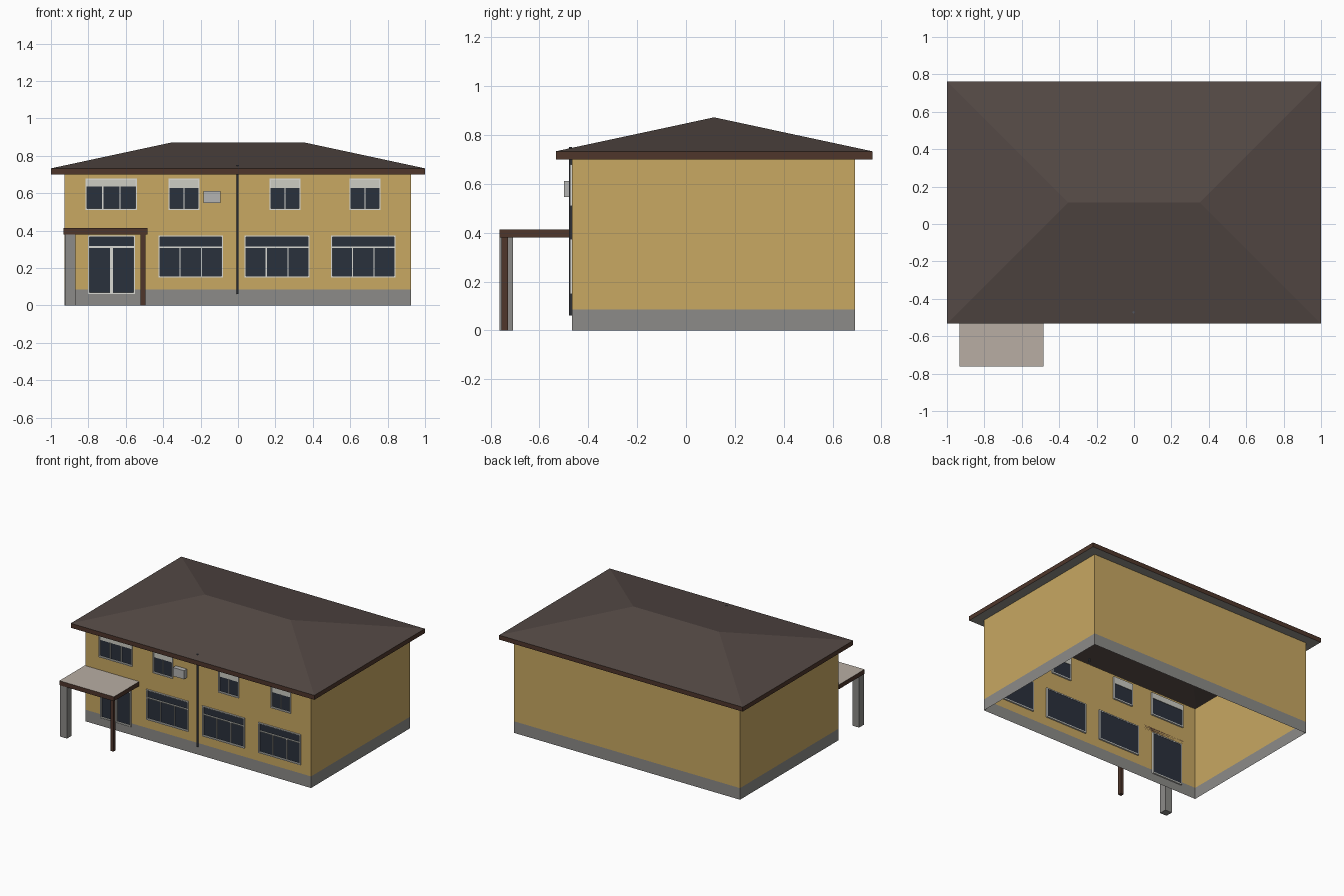
import bpy, bmesh
from mathutils import Vector

if "Cube" in bpy.data.objects:
    bpy.data.objects.remove(bpy.data.objects["Cube"])


def material(name, rgb):
    m = bpy.data.materials.new(name)
    m.diffuse_color = [((c / 255 + 0.055) / 1.055) ** 2.4 for c in rgb] + [1]
    m.use_nodes = True
    m.node_tree.nodes["Principled BSDF"].inputs["Base Color"].default_value = m.diffuse_color
    return m


OCHRE = material("ochre_render", (200, 168, 98))
CONCRETE = material("concrete", (140, 139, 136))
ROOF = material("roof_brown", (84, 73, 69))
TIMBER = material("dark_timber", (78, 54, 43))
SOFFIT = material("soffit_grey", (150, 146, 140))
GLASS = material("dark_glass", (42, 49, 60))
FRAME = material("white_frame", (218, 218, 212))
BLIND = material("blind", (205, 205, 196))
METAL = material("grey_metal", (82, 86, 94))
UNIT = material("unit_grey", (180, 180, 178))
FELT = material("canopy_felt", (184, 174, 163))


def finish(name, bm, *mats):
    me = bpy.data.meshes.new(name)
    bm.to_mesh(me)
    bm.free()
    for m in mats:
        me.materials.append(m)
    ob = bpy.data.objects.new(name, me)
    bpy.context.collection.objects.link(ob)
    return ob


def add_box(bm, x0, x1, y0, y1, z0, z1):
    vs = bmesh.ops.create_cube(bm, size=1)["verts"]
    for v in vs:
        v.co = Vector(((x0 + x1) / 2 + v.co.x * (x1 - x0),
                       (y0 + y1) / 2 + v.co.y * (y1 - y0),
                       (z0 + z1) / 2 + v.co.z * (z1 - z0)))


def boxes(name, items, mat):
    bm = bmesh.new()
    for b in items:
        add_box(bm, *b)
    return finish(name, bm, mat)


def quad(bm, *pts):
    return bm.faces.new([bm.verts.new(p) for p in pts])


# House dimensions
WX0, WX1, WY0, WY1 = -0.928, 0.926, -0.466, 0.692
EX, EY0, EY1 = 1.0, -0.533, 0.763
EAVE, FASCIA, RIDGE, PLINTH = 0.70, 0.733, 0.872, 0.086

# Openings: name, x0, x1, z0, z1, panes, transom or blind height
UPPER = [("upper_window_1", -0.815, -0.54, 3, 0.637), ("upper_window_2", -0.372, -0.207, 2, 0.627),
         ("upper_window_3", 0.168, 0.334, 2, 0.627), ("upper_window_4", 0.597, 0.762, 2, 0.627)]
LOWER = [("lower_window_1", -0.425, -0.08), ("lower_window_2", 0.036, 0.382),
         ("lower_window_3", 0.496, 0.842)]
DOOR = (-0.803, -0.55, 0.06, 0.375)
openings = [(x0, x1, 0.51, 0.68) for _, x0, x1, _, _ in UPPER]
openings += [(x0, x1, 0.15, 0.375) for _, x0, x1 in LOWER] + [DOOR]


# Wall shell: plain on three sides, front is a grid with the openings left out
def shell(name, z0, z1, mat):
    bm = bmesh.new()
    plan = [(WX1, WY0), (WX1, WY1), (WX0, WY1), (WX0, WY0)]
    for (ax, ay), (bx, by) in zip(plan, plan[1:]):
        quad(bm, (ax, ay, z0), (bx, by, z0), (bx, by, z1), (ax, ay, z1))
    xs = sorted({WX0, WX1} | {x for o in openings for x in o[:2]})
    zs = sorted({z0, z1} | {z for o in openings for z in o[2:] if z0 < z < z1})
    for a, b in zip(xs, xs[1:]):
        for c, d in zip(zs, zs[1:]):
            mx, mz = (a + b) / 2, (c + d) / 2
            if not any(o[0] < mx < o[1] and o[2] < mz < o[3] for o in openings):
                quad(bm, (a, WY0, c), (b, WY0, c), (b, WY0, d), (a, WY0, d))
    bmesh.ops.remove_doubles(bm, verts=bm.verts, dist=1e-5)
    finish(name, bm, mat)


shell("plinth", 0, PLINTH, CONCRETE)
shell("walls", PLINTH, EAVE, OCHRE)

# Hip roof
bm = bmesh.new()
mid, half = (EY0 + EY1) / 2, (EY1 - EY0) / 2
c = [bm.verts.new(p) for p in ((-EX, EY0, FASCIA), (EX, EY0, FASCIA), (EX, EY1, FASCIA), (-EX, EY1, FASCIA))]
l, r = bm.verts.new((half - EX, mid, RIDGE)), bm.verts.new((EX - half, mid, RIDGE))
for f in ((c[0], c[1], r, l), (c[1], c[2], r), (c[2], c[3], l, r), (c[3], c[0], l)):
    bm.faces.new(f)
finish("hip_roof", bm, ROOF)

# Fascia band and soffit ring
fascia, soffit = bmesh.new(), bmesh.new()
outer = [(-EX, EY0), (EX, EY0), (EX, EY1), (-EX, EY1)]
inner = [(WX0, WY0), (WX1, WY0), (WX1, WY1), (WX0, WY1)]
for i in range(4):
    a, b, p, q = outer[i], outer[i - 3], inner[i - 3], inner[i]
    quad(fascia, (*a, EAVE), (*b, EAVE), (*b, FASCIA), (*a, FASCIA))
    quad(soffit, (*a, EAVE), (*q, EAVE), (*p, EAVE), (*b, EAVE))
finish("fascia", fascia, TIMBER)
finish("soffit", soffit, SOFFIT)

# Windows and door: outer frame, bars and glass
FY0, FY1, GY0, GY1 = -0.474, -0.454, -0.462, -0.456
T = 0.008


def glazing(name, x0, x1, z0, z1, bars):
    items = [(x0, x0 + T, FY0, FY1, z0, z1), (x1 - T, x1, FY0, FY1, z0, z1),
             (x0 + T, x1 - T, FY0, FY1, z0, z0 + T), (x0 + T, x1 - T, FY0, FY1, z1 - T, z1)]
    items += [(a, b, -0.47, GY0, lo, hi) for a, b, lo, hi in bars]
    boxes(name + "_frame", items, FRAME)
    boxes(name + "_glass", [(x0 + T, x1 - T, GY0, GY1, z0 + T, z1 - T)], GLASS)


def mullions(x0, x1, n, lo, hi, w=0.006):
    step = (x1 - x0) / n
    return [(x0 + i * step - w / 2, x0 + i * step + w / 2, lo, hi) for i in range(1, n)]


for name, x0, x1, n, blind in UPPER:
    glazing(name, x0, x1, 0.51, 0.68, mullions(x0, x1, n, 0.518, blind))
    boxes(name + "_blind", [(x0 + T, x1 - T, -0.467, -0.453, blind, 0.672)], BLIND)
for name, x0, x1 in LOWER:
    glazing(name, x0, x1, 0.15, 0.375,
            mullions(x0, x1, 3, 0.158, 0.308) + [(x0 + T, x1 - T, 0.308, 0.315)])
dx0, dx1, dz0, dz1 = DOOR
glazing("door", dx0, dx1, dz0, dz1,
        mullions(dx0, dx1, 2, dz0 + T, 0.308, 0.018) + [(dx0 + T, dx1 - T, 0.308, 0.318)])

# Entrance canopy with pale top, concrete pillar and timber post
canopy = boxes("canopy", [(-0.932, -0.485, -0.763, WY0, 0.38, 0.413)], TIMBER)
canopy.data.materials.append(FELT)
for p in canopy.data.polygons:
    p.material_index = int(p.normal.z > 0.5)
boxes("canopy_pillar", [(-0.926, -0.87, -0.763, -0.708, 0, 0.38)], CONCRETE)
boxes("canopy_post", [(-0.52, -0.495, -0.755, -0.728, 0, 0.38)], TIMBER)

# Downpipe and air conditioning unit
bpy.ops.mesh.primitive_cylinder_add(vertices=10, radius=0.006, depth=0.69, location=(-0.002, -0.472, 0.405))
pipe = bpy.context.object
pipe.name = "downpipe"
pipe.data.materials.append(METAL)
bpy.ops.object.shade_smooth_by_angle()
boxes("air_conditioner", [(-0.185, -0.093, -0.50, WY0, 0.547, 0.611)], UNIT)
